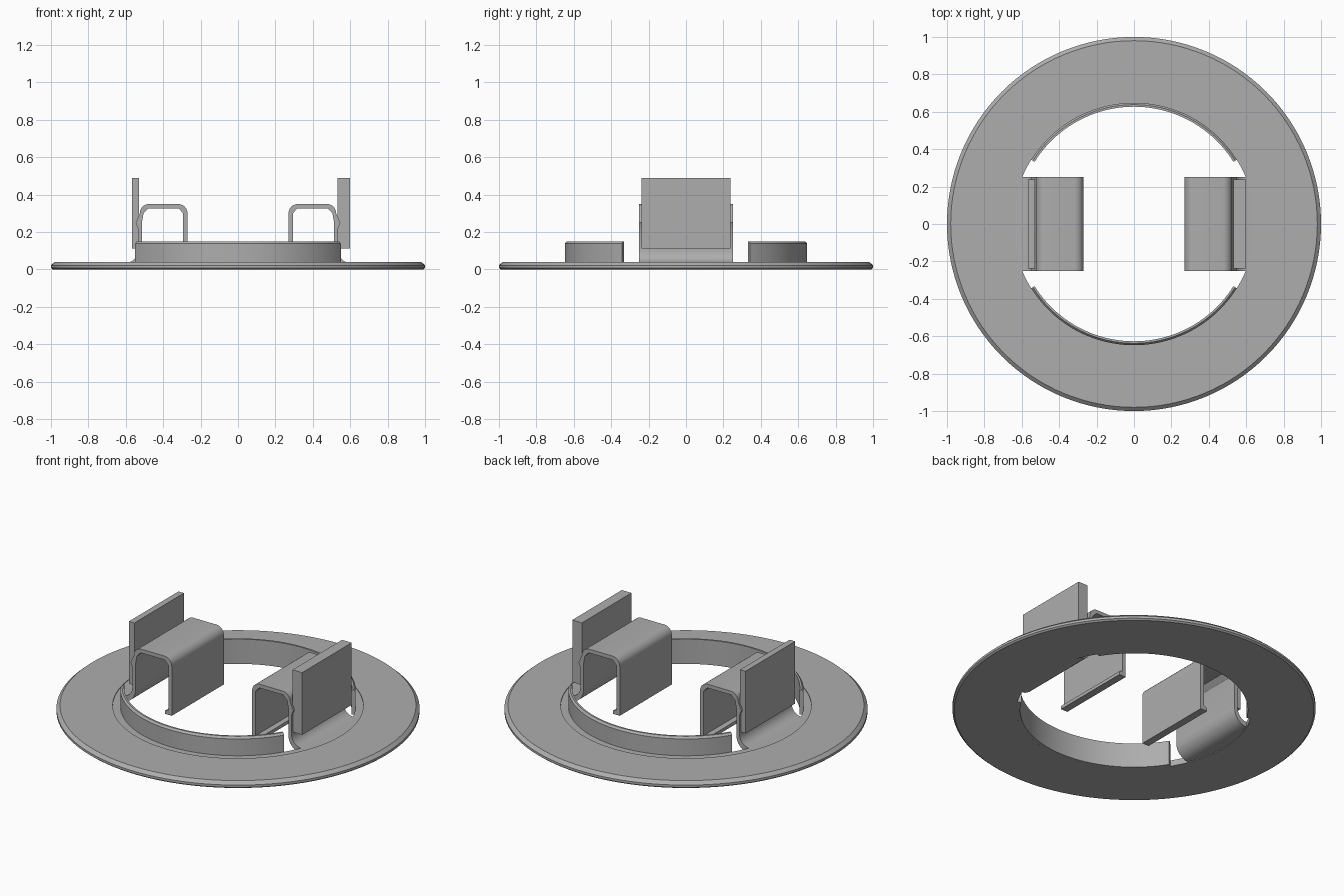
import bpy, bmesh, math

if "Cube" in bpy.data.objects:
    bpy.data.objects.remove(bpy.data.objects["Cube"])

metal = bpy.data.materials.new("plain grey")
metal.diffuse_color = (0.42, 0.42, 0.42, 1)
metal.use_nodes = True
metal.node_tree.nodes["Principled BSDF"].inputs["Base Color"].default_value = metal.diffuse_color


def finish(name, bm, smooth=True):
    """Turn a bmesh into a named, shaded object."""
    bmesh.ops.recalc_face_normals(bm, faces=bm.faces)
    me = bpy.data.meshes.new(name)
    bm.to_mesh(me)
    bm.free()
    me.materials.append(metal)
    ob = bpy.data.objects.new(name, me)
    bpy.context.collection.objects.link(ob)
    if smooth:
        bpy.ops.object.select_all(action='DESELECT')
        ob.select_set(True)
        bpy.context.view_layer.objects.active = ob
        bpy.ops.object.shade_smooth_by_angle(angle=math.radians(30))
    return ob


def revolve(name, profile, start, end, steps):
    """Sweep a closed (radius, z) profile round z between two angles."""
    bm = bmesh.new()
    full = abs(end - start) >= 360
    rings = []
    for i in range(steps if full else steps + 1):
        a = math.radians(start + (end - start) * i / steps)
        rings.append([bm.verts.new((r * math.cos(a), r * math.sin(a), z))
                      for r, z in profile])
    n = len(profile)
    for i in range(steps):
        p, q = rings[i], rings[(i + 1) % len(rings)]
        for j in range(n):
            k = (j + 1) % n
            bm.faces.new((p[j], p[k], q[k], q[j]))
    if not full:
        bm.faces.new(rings[0])
        bm.faces.new(rings[-1])
    return finish(name, bm)


def extrude(name, profile, half, side):
    """Extrude an (x, z) profile along y; side = -1 mirrors it in x."""
    bm = bmesh.new()
    a, b = ([bm.verts.new((side * x, y, z)) for x, z in profile]
            for y in (-half, half))
    n = len(profile)
    for j in range(n):
        k = (j + 1) % n
        bm.faces.new((a[j], a[k], b[k], b[j]))
    bm.faces.new(a)
    bm.faces.new(b)
    return finish(name, bm)


def arc(cx, cz, r, a0, a1, n=6):
    pts = [math.radians(a0 + (a1 - a0) * i / n) for i in range(n + 1)]
    return [(cx + r * math.cos(t), cz + r * math.sin(t)) for t in pts]


# Flat flange with bevelled rim and a shallow seat round the hole
revolve("flange", [(0.648, 0), (0.99, 0), (1, 0.008), (1, 0.022), (0.98, 0.04),
                   (0.69, 0.04), (0.69, 0.036), (0.648, 0.036)], 0, 360, 128)

# Two upright collar arcs, front and back
collar = [(0.627, 0), (0.648, 0), (0.648, 0.138), (0.638, 0.15), (0.627, 0.15)]
for label, mid in (("back", 90), ("front", 270)):
    revolve("collar_" + label, collar, mid - 58, mid + 58, 48)

# Bent spring clip: foot strip, outer leg, bump, arch, inner leg and lip
outside = ([(0.66, 0.036)] + arc(0.6, 0.101, 0.065, 270, 180)
           + [(0.535, 0.22), (0.547, 0.25), (0.525, 0.30)]
           + arc(0.475, 0.30, 0.05, 15, 90) + arc(0.32, 0.30, 0.05, 90, 180)
           + [(0.27, 0.0)])
inside = ([(0.315, 0.0), (0.315, 0.02), (0.293, 0.03), (0.293, 0.30),
           (0.318, 0.327), (0.478, 0.327), (0.505, 0.30), (0.514, 0.25),
           (0.514, 0.09)]
          + arc(0.6, 0.09, 0.086, 180, 270) + [(0.66, 0.004)])
for label, side in (("right", 1), ("left", -1)):
    extrude("spring_clip_" + label, outside + inside, 0.25, side)

# Upright plates behind the clips; the right one is thicker
for label, side, x0, x1 in (("right", 1, 0.533, 0.598), ("left", -1, 0.53, 0.567)):
    extrude("plate_" + label,
            [(x0, 0.112), (x1, 0.112), (x1, 0.49), (x0, 0.49)], 0.238, side)
